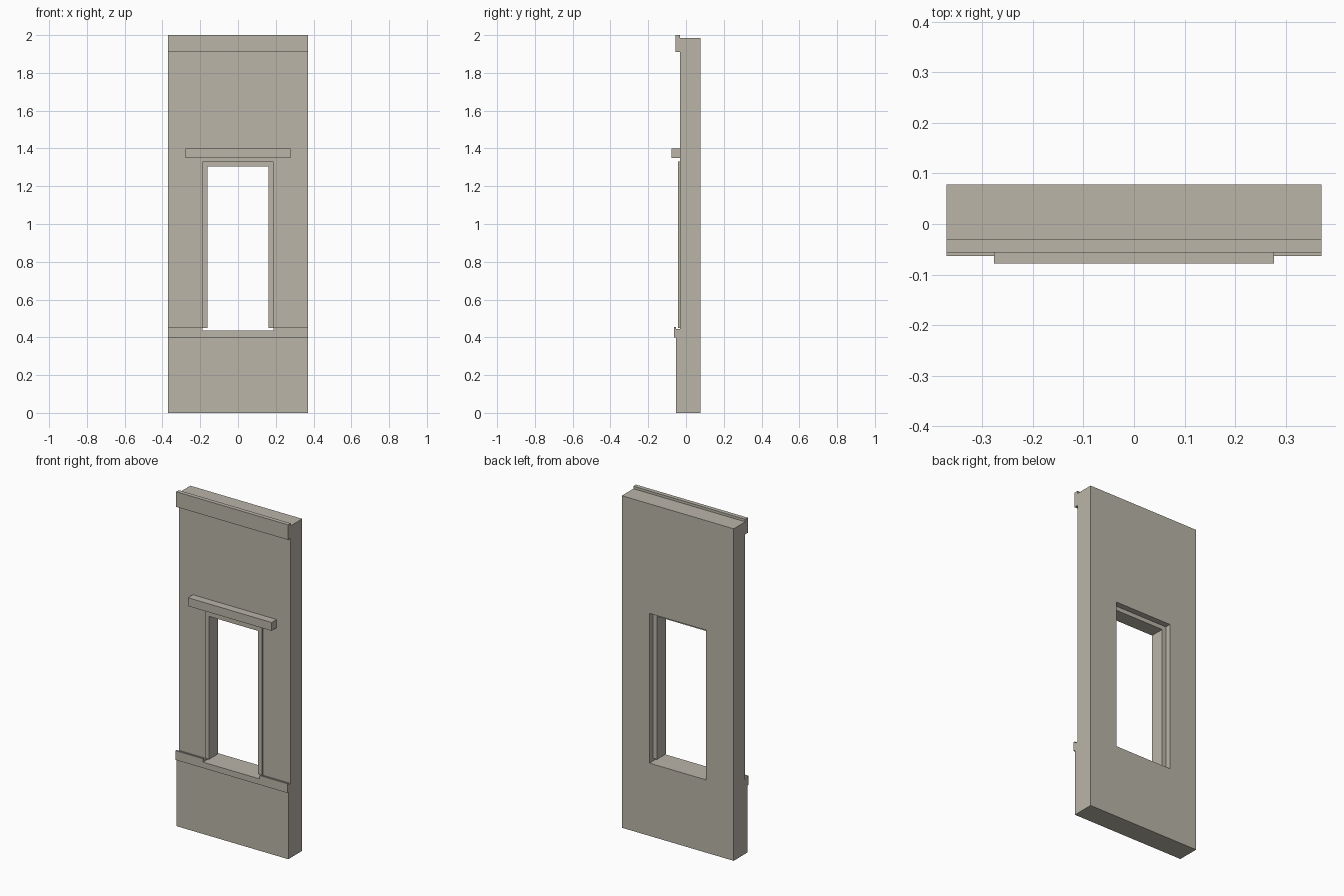
import bpy, bmesh

if "Cube" in bpy.data.objects:
    bpy.data.objects.remove(bpy.data.objects["Cube"])

stone = bpy.data.materials.new("warm_grey_stone")
stone.diffuse_color = (0.49, 0.46, 0.395, 1)
stone.use_nodes = True
stone.node_tree.nodes["Principled BSDF"].inputs["Base Color"].default_value = stone.diffuse_color

HALF = 0.37            # half width of the panel
FRONT, BACK = -0.031, 0.078
OPEN_X, OPEN_Z0, OPEN_Z1 = 0.187, 0.435, 1.33


def prism(name, outline, y0, y1):
    """Extrude an (x, z) outline from y0 to y1."""
    bm = bmesh.new()
    face = bm.faces.new([bm.verts.new((x, y0, z)) for x, z in outline])
    ext = bmesh.ops.extrude_face_region(bm, geom=[face])
    verts = [g for g in ext["geom"] if isinstance(g, bmesh.types.BMVert)]
    bmesh.ops.translate(bm, verts=verts, vec=(0, y1 - y0, 0))
    bmesh.ops.recalc_face_normals(bm, faces=bm.faces)
    mesh = bpy.data.meshes.new(name)
    bm.to_mesh(mesh)
    bm.free()
    mesh.materials.append(stone)
    ob = bpy.data.objects.new(name, mesh)
    bpy.context.collection.objects.link(ob)
    return ob


def box(name, half_x, y0, y1, z0, z1):
    return prism(name, [(-half_x, z0), (half_x, z0), (half_x, z1), (-half_x, z1)], y0, y1)


# Main wall, with the window opening cut right through
wall = box("wall", HALF, FRONT, BACK, 0, 1.985)
cutter = box("window_cutter", OPEN_X, -0.3, 0.3, OPEN_Z0, OPEN_Z1)
cutter.hide_render = True
cutter.hide_viewport = True
cut = wall.modifiers.new("window_opening", 'BOOLEAN')
cut.operation = 'DIFFERENCE'
cut.solver = 'EXACT'
cut.object = cutter


def notched(name, y0, y1, z0, z1):
    """Full-width course lowered to the sill level under the window."""
    prism(name, [(-HALF, z0), (HALF, z0), (HALF, z1), (OPEN_X, z1), (OPEN_X, OPEN_Z0),
                 (-OPEN_X, OPEN_Z0), (-OPEN_X, z1), (-HALF, z1)], y0, y1)


# Thicker base and the string course on its front
notched("plinth", -0.053, FRONT, 0, 0.445)
notched("sill_band", -0.063, -0.053, 0.40, 0.455)

# Window frame: two jambs and a head, ending just above the sill
IN_X, IN_Z, FOOT = 0.162, 1.305, 0.45
prism("window_frame", [(-OPEN_X, FOOT), (-IN_X, FOOT), (-IN_X, IN_Z), (IN_X, IN_Z),
                       (IN_X, FOOT), (OPEN_X, FOOT), (OPEN_X, OPEN_Z1), (-OPEN_X, OPEN_Z1)],
      -0.042, 0.043)

# Hood above the window and cornice along the top
box("window_hood", 0.277, -0.078, FRONT, 1.35, 1.40)
box("cornice", HALF, -0.056, FRONT, 1.91, 2.0)
